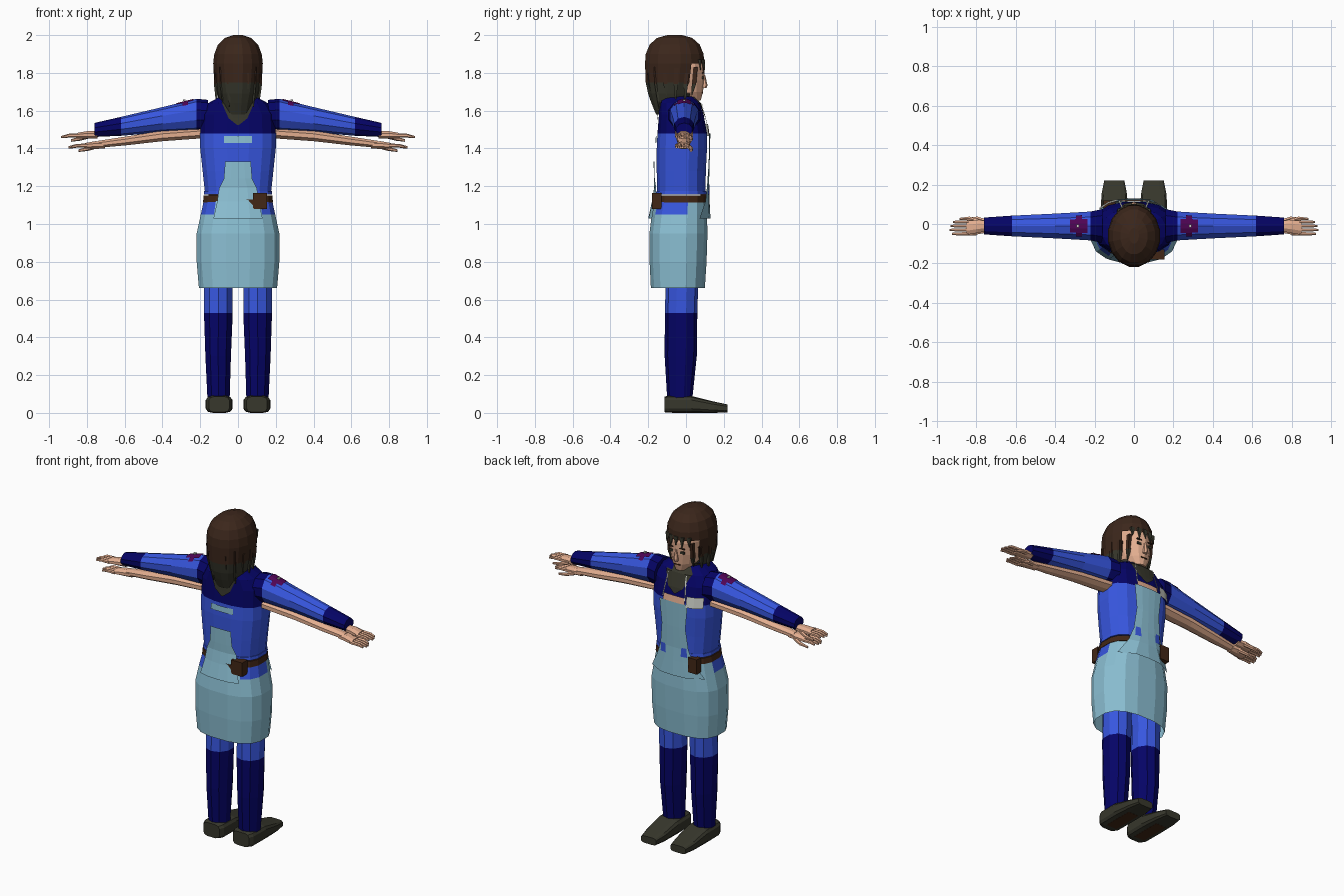
import bpy, bmesh, math
from mathutils import Vector

cube = bpy.data.objects.get("Cube")
if cube:
    bpy.data.objects.remove(cube, do_unlink=True)


def material(name, rgb):
    m = bpy.data.materials.new(name)
    m.use_nodes = True
    lin = [(c / 255) ** 2.2 for c in rgb] + [1]
    m.diffuse_color = lin
    m.node_tree.nodes["Principled BSDF"].inputs["Base Color"].default_value = lin
    return m


BLUE = material("shirt blue", (58, 87, 222))
NAVY = material("navy", (13, 12, 102))
APRON = material("apron light blue", (138, 190, 210))
SKIN = material("skin", (226, 172, 142))
HAIR = material("hair brown", (62, 43, 33))
OLIVE = material("dark olive", (58, 58, 48))
LEATHER = material("leather brown", (68, 43, 28))
PURPLE = material("patch purple", (80, 12, 85))
GREY = material("badge grey", (205, 208, 200))


def finish(name, bm, mats):
    me = bpy.data.meshes.new(name)
    bm.to_mesh(me)
    bm.free()
    for m in mats:
        me.materials.append(m)
    ob = bpy.data.objects.new(name, me)
    bpy.context.collection.objects.link(ob)
    return ob


def interp(sections, t):
    """Section at position t along a list of (t, c1, c2, r1, r2)."""
    s = sorted(sections)
    t = min(max(t, s[0][0]), s[-1][0])
    for a, b in zip(s, s[1:]):
        if a[0] <= t <= b[0]:
            k = (t - a[0]) / (b[0] - a[0])
            return [p + (q - p) * k for p, q in zip(a, b)]


def spow(v, e):
    return math.copysign(abs(v) ** e, v)


def loft(name, axis, sections, mats, n=10, p=2.0, side=1, rule=None, keep=None, caps=True):
    """Skin superellipse sections along an axis; rule picks a colour, keep picks faces."""
    bm = bmesh.new()
    rings = []
    for t, c1, c2, r1, r2 in sections:
        ring = []
        for i in range(n):
            a = math.tau * (i + 0.5) / n
            u = c1 + r1 * spow(math.cos(a), 2 / p)
            v = c2 + r2 * spow(math.sin(a), 2 / p)
            co = {"x": (t, u, v), "y": (u, t, v), "z": (u, v, t)}[axis]
            ring.append(bm.verts.new((co[0] * side, co[1], co[2])))
        rings.append(ring)
    for a, b in zip(rings, rings[1:]):
        for i in range(n):
            j = (i + 1) % n
            bm.faces.new((a[i], a[j], b[j], b[i]))
    if caps:
        bm.faces.new(rings[0])
        bm.faces.new(rings[-1])
    bmesh.ops.recalc_face_normals(bm, faces=bm.faces)
    for f in bm.faces:
        if rule:
            f.material_index = rule(f.calc_center_median())
    if keep:
        drop = [f for f in bm.faces if not keep(f.calc_center_median())]
        bmesh.ops.delete(bm, geom=drop, context="FACES")
    return finish(name, bm, mats)


def box(name, centre, size, mat):
    bm = bmesh.new()
    bmesh.ops.create_cube(bm, size=1)
    for v in bm.verts:
        v.co = Vector(centre) + Vector(a * b for a, b in zip(v.co, size))
    return finish(name, bm, [mat])


# Torso and apron skirt profiles: height, centre x, centre y, half width, half depth
TORSO = [(1.17, 0, -.025, .178, .13), (1.28, 0, -.025, .19, .132), (1.4, 0, -.022, .203, .135),
         (1.48, 0, -.02, .203, .133), (1.58, 0, -.025, .198, .12), (1.64, 0, -.035, .16, .108),
         (1.675, 0, -.05, .095, .09)]
SKIRT = [(.66, 0, -.043, .21, .145), (.8, 0, -.042, .222, .153), (.95, 0, -.04, .222, .156),
         (1.05, 0, -.035, .2, .148), (1.15, 0, -.026, .178, .133)]
BODY = SKIRT + TORSO
P = 2.6


def patch(name, way, rows, mat, off=.006, cols=4):
    """Sheet hugging the body; rows of (height, x0, x1), way = +1 or -1 in y."""
    bm = bmesh.new()
    grid = []
    for z, x0, x1 in rows:
        _, _, cy, rx, ry = interp(BODY, z)
        line = []
        for i in range(cols + 1):
            x = x0 + (x1 - x0) * i / cols
            y = ry * max(0, 1 - min(1, abs(x / rx)) ** P) ** (1 / P) + off
            line.append(bm.verts.new((x, cy + way * y, z)))
        grid.append(line)
    for a, b in zip(grid, grid[1:]):
        for i in range(cols):
            f = bm.faces.new((a[i], a[i + 1], b[i + 1], b[i]))
            f.normal_update()
            if f.normal.y * way < 0:
                f.normal_flip()
    return finish(name, bm, [mat])


loft("shirt", "z", TORSO, [BLUE, NAVY], 16, P, rule=lambda c: int(c.z > 1.48))
loft("apron_skirt", "z", SKIRT, [APRON, BLUE], 16, P, caps=False,
     rule=lambda c: int(c.z > 1.05 and abs(c.x) > .1 and c.y < .03))
loft("belt", "z", [(1.115, 0, -.027, .188, .139), (1.15, 0, -.027, .184, .137)], [LEATHER], 16, P)
loft("shirt_hem", "z", [(1.155, 0, -.025, .184, .136), (1.175, 0, -.025, .182, .134)], [BLUE], 16, P)

# Apron panels, collar openings and lanyard
patch("apron_bib", 1, [(1.03, -.18, .18), (1.12, -.125, .125), (1.2, -.095, .095),
                       (1.33, -.08, .08), (1.48, -.095, .095)], APRON, .016)
patch("apron_back", -1, [(1.03, -.13, .13), (1.12, -.11, .11), (1.19, -.1, .1),
                         (1.24, -.075, .075), (1.33, -.068, .068)], APRON, .014)
patch("back_strap", -1, [(1.43, -.075, .075), (1.465, -.075, .075)], APRON)
patch("chest_opening", 1, [(1.475, -.075, .075), (1.515, -.07, .07)], SKIN, .01)
for way, label in ((1, "front"), (-1, "back")):
    patch("collar_" + label, way, [(1.525, -.006, .006), (1.56, -.05, .05),
                                   (1.64, -.085, .085), (1.675, -.095, .095)], OLIVE)
for s in (1, -1):
    patch("lanyard_cord", 1, [(1.5, s * .075 - .004, s * .075 + .004),
                              (1.64, s * .06 - .004, s * .06 + .004)], GREY, .014, 1)
    patch("bib_pocket_edge", 1, [(1.155, s * .07 - .02, s * .07 + .02),
                                 (1.21, s * .07 - .015, s * .07 + .015)], BLUE, .02, 1)
patch("name_badge", 1, [(1.465, -.175, -.085), (1.53, -.175, -.085)], GREY, .018, 2)
box("back_pouch", (.117, -.155, 1.122), (.075, .05, .085), LEATHER)
box("back_pouch_flap", (.062, -.167, 1.105), (.04, .02, .05), LEATHER)
box("front_pouch", (-.125, .098, 1.115), (.06, .04, .09), LEATHER)

# Neck, head and face
loft("neck", "z", [(1.5, 0, -.04, .06, .07), (1.7, 0, -.04, .065, .08)], [OLIVE])
loft("head", "z", [(1.655, 0, .03, .04, .048), (1.7, 0, 0, .075, .09), (1.76, 0, -.018, .092, .115),
                   (1.83, 0, -.03, .1, .128), (1.9, 0, -.04, .09, .12)], [SKIN], 14)
loft("nose", "z", [(1.72, 0, .095, .014, .014), (1.735, 0, .098, .014, .016),
                   (1.79, 0, .095, .006, .006)], [SKIN], 6)
box("mouth", (0, .087, 1.695), (.04, .006, .006), LEATHER)
for s in (1, -1):
    box("eye", (s * .037, .088, 1.775), (.026, .009, .014), OLIVE)
    box("eyebrow", (s * .037, .09, 1.8), (.035, .009, .006), HAIR)

# Hair shell open at the face, with hanging locks
loft("hair", "z", [(1.58, 0, -.085, .075, .075), (1.64, 0, -.085, .092, .1), (1.69, 0, -.078, .11, .125),
                   (1.75, 0, -.066, .124, .15), (1.85, 0, -.06, .134, .16), (1.9, 0, -.06, .128, .156),
                   (1.95, 0, -.06, .108, .135), (1.985, 0, -.06, .07, .095), (2, 0, -.06, .025, .04)],
     [HAIR, OLIVE], 16, rule=lambda c: int(c.z < 1.75),
     keep=lambda c: c.z > 1.85 or c.y < .02)
for k in range(13):
    a = math.radians(130 + k * 280 / 12)
    x, y = math.cos(a), math.sin(a)
    top, tip = 1.83 - .03 * (k % 2), 1.68 - .03 * (k % 3)
    loft("hair_lock", "z", [(tip, .113 * x, -.062 + .12 * y, .003, .003),
                            (1.74, .116 * x, -.062 + .136 * y, .016, .016),
                            (top, .118 * x, -.06 + .144 * y, .016, .016)],
         [OLIVE, HAIR], 4, rule=lambda c: int(c.z > 1.76))
for k in range(5):
    x = -.07 + .035 * k
    y = -.055 + .155 * math.sqrt(1 - (x / .134) ** 2)
    loft("fringe_lock", "z", [(1.815 - .012 * (k % 2), x * 1.1, y, .002, .002),
                              (1.87, x, y - .006, .02, .01)], [OLIVE], 4)

# Arms, hands, legs and shoes
SLEEVE = [(.16, -.01, 1.575, .09, .082), (.22, -.01, 1.577, .077, .086), (.4, -.01, 1.552, .066, .067),
          (.62, -.01, 1.517, .055, .05), (.76, -.01, 1.498, .045, .037)]


def hand(s, x, z):
    loft("palm", "x", [(x - .03, -.01, z, .028, .02), (x + .02, -.012, z, .036, .022),
                       (x + .075, -.02, z - .004, .038, .016)], [SKIN], 8, side=s)
    for i in range(4):
        y, end = -.05 + .02 * i, x + .165 - .012 * abs(i - 1.3)
        loft("finger", "x", [(x + .065, y, z - .003, .01, .011), (x + .12, y, z - .004, .009, .01),
                             (end, y, z - .012, .006, .006)], [SKIN], 6, side=s)
    loft("thumb", "x", [(x + .01, .012, z - .006, .012, .012), (x + .06, .028, z - .02, .011, .011),
                        (x + .11, .026, z - .03, .006, .007)], [SKIN], 6, side=s)


for s in (1, -1):
    loft("sleeve", "x", SLEEVE, [BLUE, NAVY], 10, side=s,
         rule=lambda c: int(abs(c.x) > .62 or abs(c.x) < .2))
    spots = [interp(SLEEVE, .235 + .015 * i) for i in range(7)]
    spots = [(t, a, b, c + .003, d + .004) for t, a, b, c, d in spots]
    loft("shoulder_patch", "x", spots, [PURPLE], 20, side=s, caps=False,
         keep=lambda c: c.z > 1.6 and abs(abs(c.x) - .28) + abs(c.y + .01) < .065)
    box("patch_mark", (s * .285, -.01, 1.656), (.014, .014, .008), GREY)
    loft("bare_arm", "x", [(.17, -.01, 1.483, .052, .03), (.4, -.01, 1.466, .046, .03),
                           (.6, -.01, 1.439, .038, .025), (.74, -.01, 1.422, .028, .02)],
         [SKIN], 8, side=s)
    hand(s, .775, 1.472)
    hand(s, .735, 1.418)
    loft("trouser_leg", "z", [(.08, .103, -.033, .062, .067), (.3, .105, -.028, .071, .085),
                              (.53, .104, -.026, .08, .086), (.66, .104, -.022, .08, .086),
                              (1, .1, -.03, .085, .1)], [BLUE, NAVY], 10, side=s,
         rule=lambda c: int(c.z < .53))
    loft("shoe", "y", [(-.115, .1, .045, .055, .042), (-.09, .1, .046, .07, .046),
                       (.03, .1, .045, .072, .045), (.15, .1, .03, .066, .03),
                       (.22, .1, .023, .052, .022)], [OLIVE], 12, 4, side=s)
    box("sole_patch", (s * .1, .02, .002), (.07, .19, .004), LEATHER)
